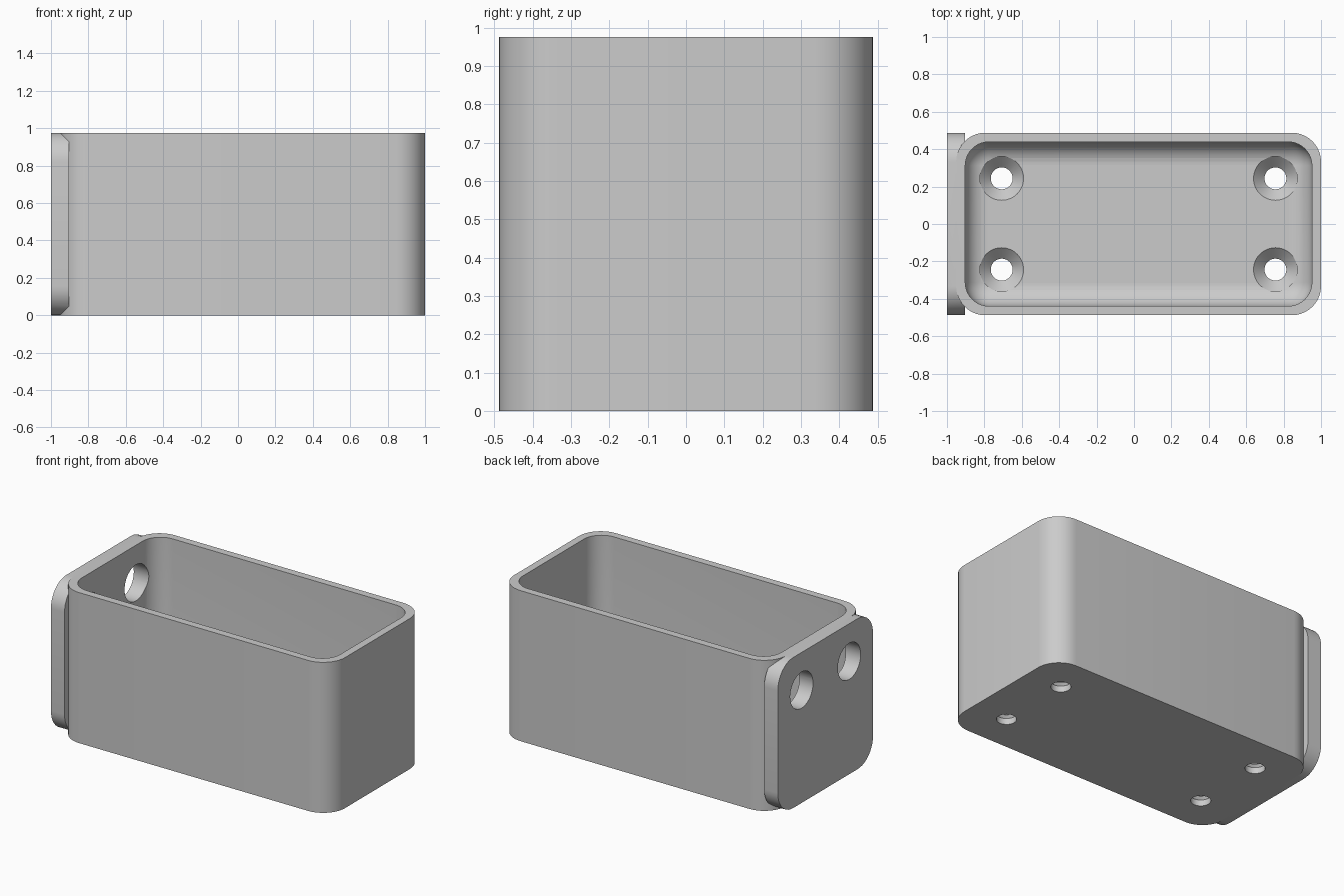
import bpy
import bmesh
from math import sin, cos, pi, radians
from mathutils import Matrix, Vector

cube = bpy.data.objects.get("Cube")
if cube:
    bpy.data.objects.remove(cube, do_unlink=True)

MM = 2 / 41                     # everything is laid out on a millimetre grid
LENGTH, WIDTH, HEIGHT = 40 * MM, 20 * MM, 20 * MM
WALL, FLOOR = MM, 2 * MM
CORNER = 3.2 * MM
INNER_CORNER = 2.6 * MM
BODY_X = MM / 2                 # body is shifted to leave room for the plate

grey = bpy.data.materials.new("plain_grey")
grey.use_nodes = True
colour = (0.6, 0.6, 0.6, 1)
grey.diffuse_color = colour
grey.node_tree.nodes["Principled BSDF"].inputs["Base Color"].default_value = colour


def rounded_ring(w, d, r, steps=10):
    """Outline of a rounded rectangle, counter-clockwise."""
    pts = []
    for i, (sx, sy) in enumerate(((1, 1), (-1, 1), (-1, -1), (1, -1))):
        for k in range(steps + 1):
            a = (i + k / steps) * pi / 2
            pts.append((sx * (w / 2 - r) + r * cos(a), sy * (d / 2 - r) + r * sin(a)))
    return pts


def circle_ring(r, steps=48):
    return [(r * cos(2 * pi * k / steps), r * sin(2 * pi * k / steps)) for k in range(steps)]


def loft(name, layers, matrix):
    """Closed solid through a stack of (outline, height) layers."""
    bm = bmesh.new()
    rings = [[bm.verts.new((x, y, z)) for x, y in ring] for ring, z in layers]
    n = len(rings[0])
    for low, high in zip(rings, rings[1:]):
        for i in range(n):
            j = (i + 1) % n
            bm.faces.new((low[i], low[j], high[j], high[i]))
    bm.faces.new(rings[0][::-1])
    bm.faces.new(rings[-1])
    bm.transform(matrix)
    bmesh.ops.recalc_face_normals(bm, faces=bm.faces[:])
    mesh = bpy.data.meshes.new(name)
    bm.to_mesh(mesh)
    bm.free()
    mesh.materials.append(grey)
    obj = bpy.data.objects.new(name, mesh)
    bpy.context.collection.objects.link(obj)
    return obj


def combine(target, tool, operation):
    """Apply a boolean and discard the tool."""
    mod = target.modifiers.new("boolean", "BOOLEAN")
    mod.operation, mod.solver, mod.object = operation, "EXACT", tool
    bpy.context.view_layer.objects.active = target
    bpy.ops.object.modifier_apply(modifier=mod.name)
    bpy.data.objects.remove(tool, do_unlink=True)


# Outer body
outline = rounded_ring(LENGTH, WIDTH, CORNER)
body = loft("wall_mounted_tray", [(outline, 0), (outline, HEIGHT)],
            Matrix.Translation((BODY_X, 0, 0)))

# Rounded mounting plate on the end
side_turn = Matrix.Rotation(radians(90), 4, "Y")
outline = rounded_ring(HEIGHT, WIDTH, CORNER)
plate = loft("mounting_plate", [(outline, 0), (outline, 2 * MM)],
             Matrix.Translation((-1, 0, HEIGHT / 2)) @ side_turn)
combine(body, plate, "UNION")

# Cavity with a filleted floor
layers = []
fillet = INNER_CORNER - 0.004
for k in range(11):
    a = k / 10 * pi / 2
    inset = fillet * (1 - sin(a))
    layers.append((rounded_ring(LENGTH - 2 * WALL - 2 * inset, WIDTH - 2 * WALL - 2 * inset,
                                INNER_CORNER - inset), FLOOR + fillet * (1 - cos(a))))
layers.append((layers[-1][0], HEIGHT + 0.1))
combine(body, loft("cavity_cutter", layers, Matrix.Translation((BODY_X, 0, 0))), "DIFFERENCE")

# Countersunk floor holes and plain plate holes
small, large = circle_ring(1.2 * MM), circle_ring(2.4 * MM)
for sy in (-1, 1):
    for sx in (-1, 1):
        place = Matrix.Translation((BODY_X + sx * 15 * MM, sy * 5 * MM, 0))
        cutter = loft("floor_hole_cutter", [(small, -0.1), (small, 0.8 * MM),
                                            (large, FLOOR), (large, HEIGHT / 2)], place)
        combine(body, cutter, "DIFFERENCE")
    place = Matrix.Translation((-1, sy * 5 * MM, 15 * MM)) @ side_turn
    cutter = loft("plate_hole_cutter", [(large, -0.1), (large, 4 * MM)], place)
    combine(body, cutter, "DIFFERENCE")

# Smooth the curves and keep the rims crisp
bpy.ops.object.select_all(action="DESELECT")
body.select_set(True)
bpy.context.view_layer.objects.active = body
bpy.ops.object.shade_smooth_by_angle(angle=radians(30))
